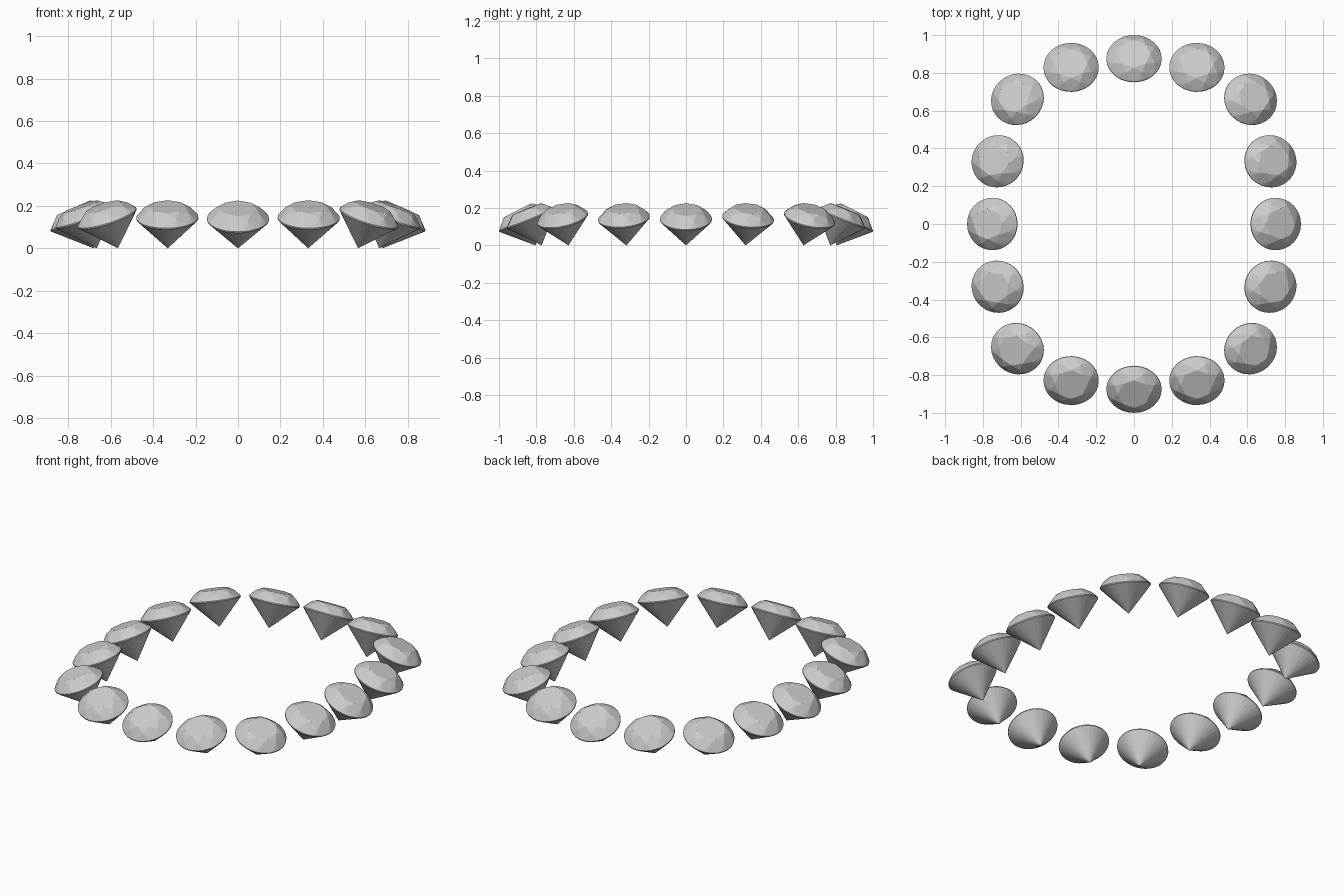
import bpy, bmesh
from math import pi, cos, sin, radians
from mathutils import Matrix

if "Cube" in bpy.data.objects:
    bpy.data.objects.remove(bpy.data.objects["Cube"])

R = 0.1385       # girdle radius
CROWN = 0.056    # table height above girdle
DEPTH = 0.155    # point depth below girdle
RIM = 0.003      # half girdle thickness
STRETCH = 1.055  # whole ring is slightly wide in x


def ring(bm, n, r, z, offset=0.0):
    for i in range(n):
        a = 2 * pi * i / n + offset
        bm.verts.new((r * cos(a), r * sin(a), z))


def gem(name, x, y, heading, tilt):
    # Brilliant cut: table, crown break, girdle and pointed pavilion
    bm = bmesh.new()
    ring(bm, 8, 0.59 * R, CROWN)
    ring(bm, 8, 0.80 * R, RIM + 0.63 * (CROWN - RIM), pi / 8)
    ring(bm, 32, R, RIM)
    ring(bm, 32, R, -RIM)
    bm.verts.new((0, 0, -DEPTH))
    bmesh.ops.convex_hull(bm, input=bm.verts)
    bmesh.ops.dissolve_limit(bm, angle_limit=radians(1), verts=bm.verts, edges=bm.edges)
    bmesh.ops.recalc_face_normals(bm, faces=bm.faces)
    # Lean outwards, with the point resting on the ground
    t = radians(tilt)
    m = (Matrix.Translation((0, 0, DEPTH * cos(t)))
         @ Matrix.Diagonal((STRETCH, 1, 1, 1))
         @ Matrix.Rotation(heading, 4, 'Z')
         @ Matrix.Rotation(t, 4, 'Y'))
    bmesh.ops.transform(bm, matrix=m, verts=bm.verts)
    me = bpy.data.meshes.new(name)
    bm.to_mesh(me)
    bm.free()
    ob = bpy.data.objects.new(name, me)
    ob.location = (x, y, 0)
    bpy.context.collection.objects.link(ob)


# One quadrant: x, y, outward heading, tilt (degrees)
quadrant = [(0.75, 0, 0, 25), (0.722, 0.332, 14, 21), (0.617, 0.66, 33, 22),
            (0.333, 0.829, 88, 22), (0, 0.875, 90, 27)]

# Mirror into the full oval of sixteen stones
count = 0
for x, y, head, tilt in quadrant:
    h = radians(head)
    for sx in ((1, -1) if x else (1,)):
        for sy in ((1, -1) if y else (1,)):
            a = h if sx > 0 else pi - h
            count += 1
            gem(f"gem_{count:02d}", sx * x, sy * y, sy * a, tilt)
